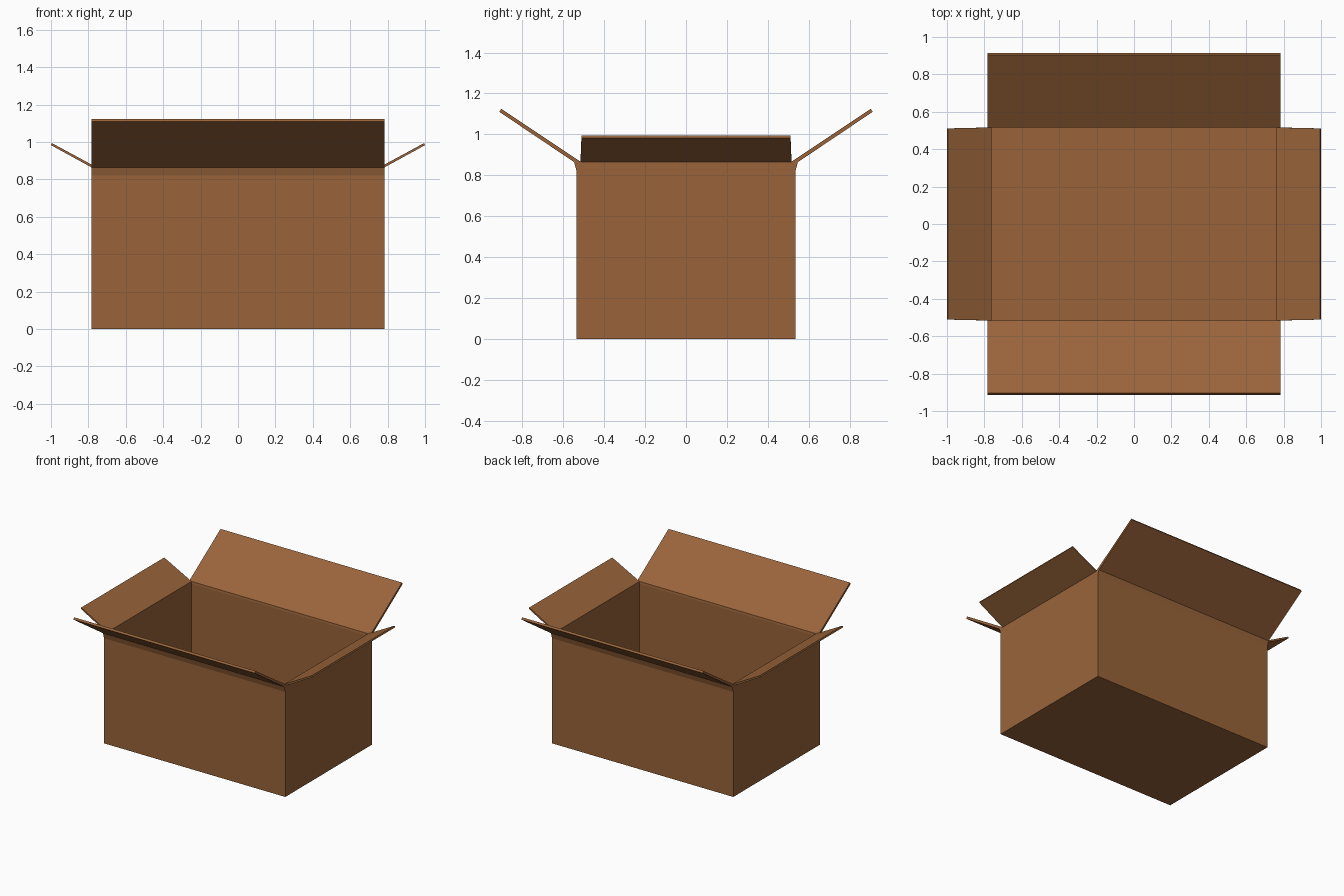
import bpy

if "Cube" in bpy.data.objects:
    bpy.data.objects.remove(bpy.data.objects["Cube"])

# Cardboard colour shared by every part
card = bpy.data.materials.new("cardboard brown")
card.diffuse_color = (0.319, 0.127, 0.042, 1.0)
card.use_nodes = True
card.node_tree.nodes["Principled BSDF"].inputs["Base Color"].default_value = card.diffuse_color


def extrude_profile(name, profile, half, place):
    """Extrude a closed (out, up) profile from -half to +half.
    profile points are (out, up, trim), trim shortening the ends there."""
    n = len(profile)
    verts = [place(o, s * (half - t), z) for s in (-1, 1) for o, z, t in profile]
    faces = [(i, (i + 1) % n, n + (i + 1) % n, n + i) for i in range(n)]
    faces += [tuple(range(n))[::-1], tuple(range(n, 2 * n))]
    mesh = bpy.data.meshes.new(name)
    mesh.from_pydata(verts, [], faces)
    mesh.materials.append(card)
    obj = bpy.data.objects.new(name, mesh)
    bpy.context.collection.objects.link(obj)
    # consistent outward normals
    import bmesh
    bm = bmesh.new()
    bm.from_mesh(mesh)
    bmesh.ops.recalc_face_normals(bm, faces=bm.faces)
    bm.to_mesh(mesh)
    bm.free()
    return obj


# Long wall with its flap in one profile: bulging crease, then folded outwards
long_profile = [(0.535, 0, 0), (0.535, 0.82, 0), (0.547, 0.864, 0),
                (0.913, 1.110, 0), (0.903, 1.124, 0), (0.517, 0.867, 0),
                (0.515, 0.85, 0), (0.515, 0, 0)]
# Short wall with its narrower, thinner flap
short_profile = [(0.783, 0, 0), (0.783, 0.864, 0), (1.0, 0.983, 0.005),
                 (0.995, 0.994, 0.005), (0.762, 0.868, 0), (0.762, 0, 0)]

for side, name in ((-1, "front"), (1, "back")):
    extrude_profile(name + "_wall_and_flap", long_profile, 0.783,
                    lambda o, a, z, s=side: (a, s * o, z))
for side, name in ((-1, "left"), (1, "right")):
    extrude_profile(name + "_wall_and_flap", short_profile, 0.516,
                    lambda o, a, z, s=side: (s * o, a, z))

# Bottom panel
floor = [(-0.516, 0, 0), (0.516, 0, 0), (0.516, 0.02, 0), (-0.516, 0.02, 0)]
extrude_profile("bottom_panel", floor, 0.763, lambda o, a, z: (a, o, z))
